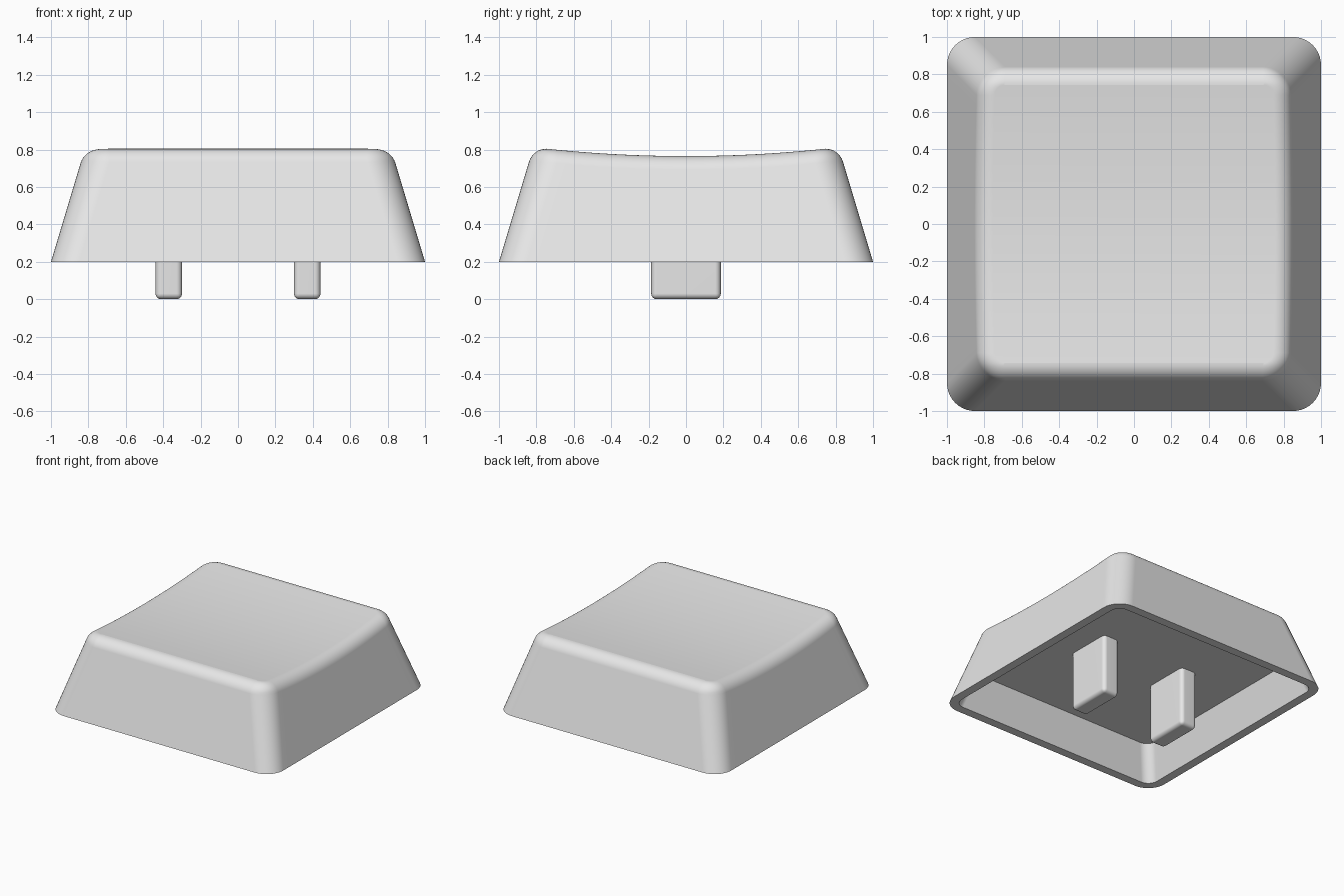
import bpy, bmesh, math

if "Cube" in bpy.data.objects:
    bpy.data.objects.remove(bpy.data.objects["Cube"])

TAPER = 0.3            # inward lean of the walls per unit of height
BASE, TOP = 0.2, 0.805
DISH = 0.04            # depth of the scooped top
FILLET = 0.1

grey = bpy.data.materials.new("light grey")
grey.diffuse_color = (0.8, 0.8, 0.8, 1)
grey.use_nodes = True
grey.node_tree.nodes["Principled BSDF"].inputs["Base Color"].default_value = grey.diffuse_color


def finish(bm, name):
    bmesh.ops.recalc_face_normals(bm, faces=bm.faces)
    mesh = bpy.data.meshes.new(name)
    bm.to_mesh(mesh)
    bm.free()
    mesh.materials.append(grey)
    ob = bpy.data.objects.new(name, mesh)
    bpy.context.collection.objects.link(ob)
    return ob


def smooth(ob):
    bpy.ops.object.select_all(action='DESELECT')
    ob.select_set(True)
    bpy.context.view_layer.objects.active = ob
    bpy.ops.object.shade_smooth_by_angle(angle=math.radians(35))
    wn = ob.modifiers.new("weighted normals", 'WEIGHTED_NORMAL')
    wn.keep_sharp = True


def ring(bm, half, radius, z, dished=False):
    """Rounded square, mirrored in x, optionally following the scooped top."""
    c = half - radius
    arc = [math.radians(-90 + 9 * i) for i in range(11)]
    pts = [(c + radius * math.cos(a), -c + radius * math.sin(a)) for a in arc]
    pts += [(half, -c + 2 * c * i / 24) for i in range(1, 24)]
    pts += [(x, -y) for x, y in reversed(pts[:11])]
    right = []
    for x, y in pts:
        drop = max(0, DISH * (1 - (y / 0.75) ** 2)) if dished else 0
        grow = TAPER * drop * (abs(x) / half)
        right.append((x + grow, y, z - drop))
    left = [(-x, y, h) for x, y, h in reversed(right)]
    return [bm.verts.new(p) for p in right + left]


def bridge(bm, a, b):
    n = len(a)
    for i in range(n):
        j = (i + 1) % n
        bm.faces.new((a[i], a[j], b[j], b[i]))


def cap(bm, r):
    """Close a ring with strips running from side to side."""
    n = len(r)
    for i in range(n // 2 - 1):
        bm.faces.new((r[i], r[i + 1], r[n - 2 - i], r[n - 1 - i]))


# Hollow cap shell: ceiling, inner wall, rim, outer wall, fillet, scooped top
bm = bmesh.new()
rings = [ring(bm, 0.85, 0.08, 0.47),
         ring(bm, 0.93, 0.08, BASE),
         ring(bm, 1.0, 0.15, BASE)]
lean = math.atan(TAPER)
z_c = TOP - FILLET
wall_z = z_c + FILLET * math.sin(lean)
centre = 1 - TAPER * (wall_z - BASE) - FILLET * math.cos(lean)
steps = 8
for i in range(steps + 1):
    t = lean + (math.pi / 2 - lean) * i / steps
    out = FILLET * math.cos(t)
    rings.append(ring(bm, centre + out, 0.055 + out, z_c + FILLET * math.sin(t), True))
for a, b in zip(rings, rings[1:]):
    bridge(bm, a, b)
cap(bm, rings[0])
cap(bm, rings[-1])
smooth(finish(bm, "cap_shell"))

# Two rounded prongs hanging from the ceiling
for side, name in ((-1, "left_prong"), (1, "right_prong")):
    bm = bmesh.new()
    bmesh.ops.create_cube(bm, size=1)
    for v in bm.verts:
        v.co = (side * 0.37 + v.co.x * 0.142, v.co.y * 0.372, (v.co.z + 0.5) * 0.54)
    bmesh.ops.bevel(bm, geom=bm.edges[:], offset=0.03, segments=4,
                    profile=0.5, affect='EDGES')
    smooth(finish(bm, name))
